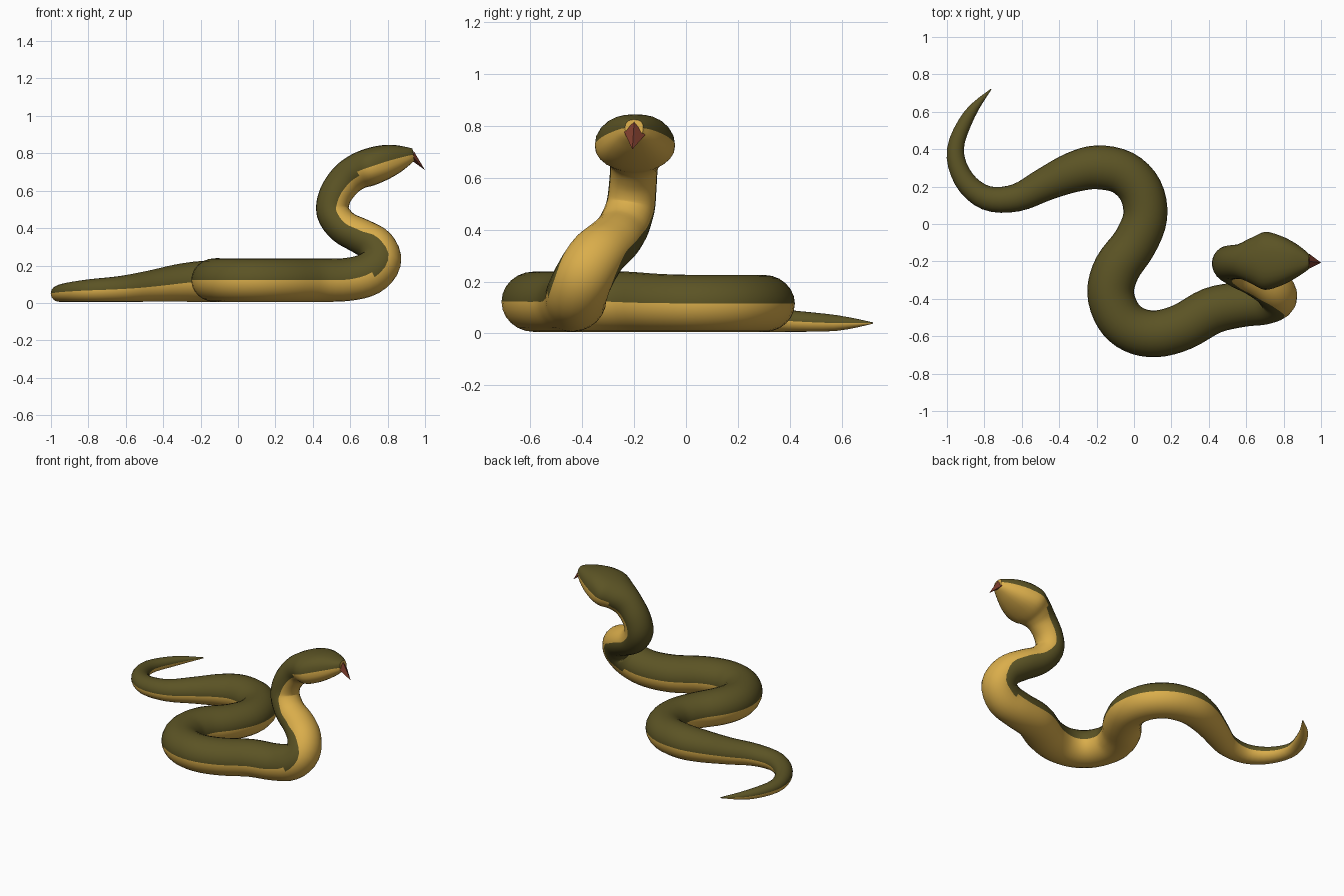
import bpy, bmesh, math
from mathutils import Vector

if "Cube" in bpy.data.objects:
    bpy.data.objects.remove(bpy.data.objects["Cube"])


def material(name, rgb):
    m = bpy.data.materials.new(name)
    m.diffuse_color = (*rgb, 1)
    m.use_nodes = True
    m.node_tree.nodes["Principled BSDF"].inputs["Base Color"].default_value = m.diffuse_color
    return m


olive = material("olive back", (0.105, 0.087, 0.018))
yellow = material("yellow belly", (0.70, 0.42, 0.07))
red = material("brown red tongue", (0.20, 0.045, 0.025))

# Ground part of the spine, tail tip first: x, y, radius
ground = [
    (-0.765, 0.72, 0.003), (-0.88, 0.585, 0.032), (-0.955, 0.40, 0.045),
    (-0.91, 0.24, 0.055), (-0.79, 0.14, 0.065), (-0.63, 0.14, 0.074),
    (-0.47, 0.215, 0.09), (-0.33, 0.275, 0.107), (-0.20, 0.303, 0.117),
    (-0.06, 0.275, 0.118), (0.035, 0.18, 0.118), (0.06, 0.04, 0.118),
    (0.005, -0.10, 0.12), (-0.09, -0.235, 0.125), (-0.125, -0.365, 0.125),
    (-0.085, -0.49, 0.125), (0.0, -0.565, 0.125), (0.12, -0.587, 0.125),
    (0.26, -0.55, 0.125), (0.42, -0.462, 0.125)]
# Raised neck and head: x, y, z, half width, half height
raised = [
    (0.58, -0.43, 0.125, 0.12, 0.115), (0.70, -0.42, 0.155, 0.117, 0.115),
    (0.765, -0.39, 0.225, 0.113, 0.108), (0.74, -0.34, 0.305, 0.11, 0.10),
    (0.66, -0.285, 0.355, 0.107, 0.095), (0.565, -0.245, 0.405, 0.10, 0.09),
    (0.507, -0.215, 0.485, 0.095, 0.088), (0.52, -0.205, 0.575, 0.092, 0.088),
    (0.575, -0.20, 0.655, 0.095, 0.092), (0.635, -0.197, 0.70, 0.125, 0.095),
    (0.70, -0.197, 0.725, 0.155, 0.10), (0.78, -0.197, 0.752, 0.135, 0.093),
    (0.85, -0.198, 0.772, 0.10, 0.075), (0.91, -0.20, 0.787, 0.06, 0.048),
    (0.938, -0.20, 0.792, 0.035, 0.033)]
keys = [(x, y, max(0.04, r * 0.93 + 0.006), r, r * 0.93) for x, y, r in ground] + raised

# Smooth the spine with a Catmull-Rom curve
STEPS, SIDES = 4, 24
n = len(keys)
spine = []
for i in range(n - 1):
    a, b, c, d = (keys[max(0, min(n - 1, i + k))] for k in (-1, 0, 1, 2))
    for s in range(STEPS):
        t = s / STEPS
        spine.append([0.5 * (2 * q + (r - p) * t + (2 * p - 5 * q + 4 * r - u) * t * t
                             + (3 * q - p - 3 * r + u) * t ** 3)
                      for p, q, r, u in zip(a, b, c, d)])
spine.append(list(keys[-1]))


def blend(v, lo, hi):
    t = max(0.0, min(1.0, (v - lo) / (hi - lo)))
    return t * t * (3 - 2 * t)


def power(v, e):
    return math.copysign(abs(v) ** e, v)


# Body: elliptical rings swept along the spine, squarer at the head
bm = bmesh.new()
rings = []
for i, (x, y, z, rw, rh) in enumerate(spine):
    k = i / STEPS
    p = Vector((x, y, z))
    tan = Vector(spine[min(i + 1, len(spine) - 1)][:3]) - Vector(spine[max(i - 1, 0)][:3])
    tan.normalize()
    flat = Vector((0, 0, 1)).cross(tan).normalized()
    lift = Vector((0, 1, 0))
    lift = (lift - tan * lift.dot(tan)).normalized()
    w = blend(k, 19.5, 20.5)
    side = flat.lerp(lift, w).normalized()
    up = tan.cross(side).normalized()
    e = 1 - 0.2 * blend(k, 29, 31)
    rings.append([bm.verts.new(p + side * rw * power(math.cos(q), e) + up * rh * power(math.sin(q), e))
                  for q in (2 * math.pi * j / SIDES for j in range(SIDES))])

for i in range(len(rings) - 1):
    k = (i + 0.5) / STEPS
    # belly covers the lower half, narrower along the raised neck
    limit = -0.30 * blend(k, 20, 22) * (1 - blend(k, 28, 30))
    for j in range(SIDES):
        j2 = (j + 1) % SIDES
        f = bm.faces.new((rings[i][j], rings[i][j2], rings[i + 1][j2], rings[i + 1][j]))
        f.smooth = True
        f.material_index = 1 if math.sin(2 * math.pi * (j + 0.5) / SIDES) < limit else 0
for ring, mat in ((rings[0], 0), (rings[-1], 1)):
    f = bm.faces.new(ring)
    f.material_index = mat
bmesh.ops.recalc_face_normals(bm, faces=bm.faces)


def finish(bm, name, mats):
    me = bpy.data.meshes.new(name)
    bm.to_mesh(me)
    bm.free()
    for m in mats:
        me.materials.append(m)
    ob = bpy.data.objects.new(name, me)
    bpy.context.collection.objects.link(ob)
    return ob


finish(bm, "snake_body", (olive, yellow))

# Tongue: small flat-sided wedge pointing down from the snout
bm = bmesh.new()
base = [bm.verts.new(v) for v in ((0.935, -0.24, 0.78), (0.938, -0.20, 0.815),
                                  (0.935, -0.158, 0.765), (0.938, -0.20, 0.755))]
tip = bm.verts.new((1.0, -0.207, 0.71))
bm.faces.new(base)
for j in range(4):
    bm.faces.new((base[j], base[(j + 1) % 4], tip))
bmesh.ops.recalc_face_normals(bm, faces=bm.faces)
finish(bm, "tongue", (red,))
